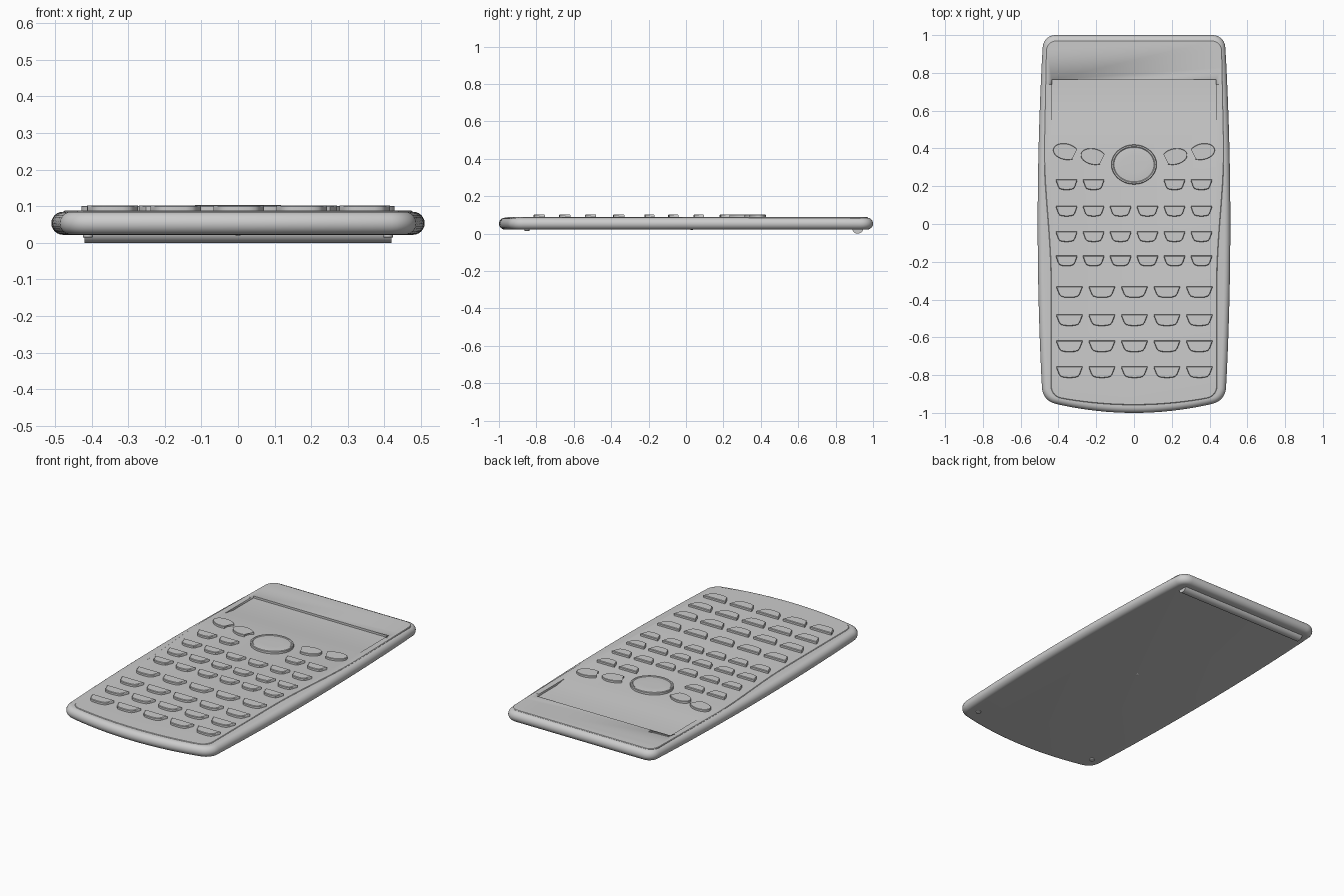
import bpy, bmesh, math
from mathutils import Vector

if "Cube" in bpy.data.objects:
    bpy.data.objects.remove(bpy.data.objects["Cube"])


def finish(name, bm, angle=35):
    bmesh.ops.recalc_face_normals(bm, faces=bm.faces)
    me = bpy.data.meshes.new(name)
    bm.to_mesh(me)
    bm.free()
    ob = bpy.data.objects.new(name, me)
    bpy.context.collection.objects.link(ob)
    bpy.ops.object.select_all(action='DESELECT')
    ob.select_set(True)
    bpy.context.view_layer.objects.active = ob
    bpy.ops.object.shade_smooth_by_angle(angle=math.radians(angle))
    return ob


def fillet(p, corner, q, r, n=7):
    """Rounded corner between directions towards p and q."""
    c = Vector(corner)
    a = c + (Vector(p) - c).normalized() * r
    b = c + (Vector(q) - c).normalized() * r
    pts = []
    for i in range(n + 1):
        t = i / n
        w = 0.78 * 2 * t * (1 - t)
        u, v = (1 - t) ** 2, t ** 2
        pts.append((a * u + c * w + b * v) / (u + v + w))
    return pts


def inset(pts, d):
    """Move a closed counter-clockwise outline inwards."""
    out = []
    for i, p in enumerate(pts):
        t = (pts[(i + 1) % len(pts)] - pts[i - 1]).normalized()
        out.append(p + Vector((-t.y, t.x)) * d)
    return out


def loft(bm, pts, levels):
    """Stack inset copies of an outline: levels are (inset, z)."""
    rings = [[bm.verts.new((p.x, p.y, z)) for p in inset(pts, d)] for d, z in levels]
    n = len(pts)
    for lo, hi in zip(rings, rings[1:]):
        for i in range(n):
            bm.faces.new((lo[i], lo[(i + 1) % n], hi[(i + 1) % n], hi[i]))
    bm.faces.new(rings[0][::-1])
    bm.faces.new(rings[-1])


def shell(width, bottom, sag, top, r):
    """Symmetric case outline: bowed bottom, curved sides, straight top."""
    yc = bottom + sag
    wb, wt = width(yc), width(top)
    half = [Vector((wb * k / 10, bottom + sag * (k / 10) ** 2)) for k in range(9)]
    half += fillet(half[-1], (wb, yc), (width(yc + 0.2), yc + 0.2), r)
    ys = [yc + r + (top - yc - 2 * r) * k / 20 for k in range(1, 20)]
    half += [Vector((width(y), y)) for y in ys]
    half += fillet((width(top - 0.2), top - 0.2), (wt, top), (0, top), r)
    return half + [Vector((-p.x, p.y)) for p in reversed(half) if p.x > 1e-6]


def cut(ob, profile, w):
    """Cut a (y, z) profile extruded to half width w out of an object."""
    bm = bmesh.new()
    f = bm.faces.new([bm.verts.new((-w, y, z)) for y, z in profile])
    ext = bmesh.ops.extrude_face_region(bm, geom=[f])
    bmesh.ops.translate(bm, vec=(2 * w, 0, 0),
                        verts=[v for v in ext['geom'] if isinstance(v, bmesh.types.BMVert)])
    cutter = finish("cutter", bm)
    mod = ob.modifiers.new("pocket", 'BOOLEAN')
    mod.operation, mod.solver, mod.object = 'DIFFERENCE', 'EXACT', cutter
    bpy.context.view_layer.objects.active = ob
    bpy.ops.object.modifier_apply(modifier=mod.name)
    bpy.data.objects.remove(cutter)


# Case with rounded edges
bm = bmesh.new()
z0, z1, rad = 0.022, 0.085, 0.0315
levels = []
for k in range(13):
    a = -math.pi / 2 + math.pi * k / 12
    levels.append((rad * (1 - math.cos(a)), (z0 + z1) / 2 + rad * math.sin(a)))
loft(bm, shell(lambda y: 0.51 - 0.03 * y * y, -1, 0.065, 1, 0.065), levels)
case = finish("case", bm)
cut(case, [(0.48, 0.2), (0.48, 0.068), (0.78, 0.068), (0.78, 0.2)], 0.45)


# Face plate, wide around the display and narrow around the keys
def plate_width(y):
    if y > 0.4:
        return 0.477 - 0.02 * (y - 0.4)
    t = min(1, (0.4 - y) / 0.7)
    return 0.477 - 0.037 * t * t * (3 - 2 * t)


bm = bmesh.new()
loft(bm, shell(plate_width, -0.958, 0.045, 0.972, 0.055),
     [(0.002, 0.06), (0, 0.062), (0, 0.0855), (0.003, 0.088)])
plate = finish("face_plate", bm)
cut(plate, [(0.765, 0.2), (0.765, 0.076), (0.575, 0.076), (0.5, 0.088), (0.4625, 0.094), (0.4625, 0.2)], 0.435)


# Keys: wide straight top edge, tapered sides, bowed lower edge
def key(bm, cx, top, w, h):
    shape = [(0.5, 0), (-0.5, 0), (-0.5, -0.1), (-0.40, -0.68), (-0.33, -0.88), (-0.2, -0.97),
             (0, -1), (0.2, -0.97), (0.33, -0.88), (0.40, -0.68), (0.5, -0.1)]
    pts = [Vector((cx + x * w, top + y * h)) for x, y in shape]
    loft(bm, pts, [(0, 0.075), (0, 0.099), (0.003, 0.102)])


small_x = [-0.357, -0.214, -0.071, 0.071, 0.214, 0.357]
bm = bmesh.new()
for top, cols in ((0.235, small_x[:2] + small_x[4:]), (0.095, small_x),
                  (-0.04, small_x), (-0.168, small_x)):
    for x in cols:
        key(bm, x, top, 0.112, 0.055)
finish("function_keys", bm)

bm = bmesh.new()
for top in (-0.33, -0.48, -0.618, -0.755):
    for k in range(5):
        key(bm, -0.342 + 0.172 * k, top, 0.138, 0.06)
finish("number_keys", bm)

# Egg-shaped buttons with a scooped inner side, mirrored
bm = bmesh.new()
for side in (1, -1):
    for cx, cy in ((0.362, 0.383), (0.216, 0.357)):
        pts = []
        for k in range(40):
            a = 2 * math.pi * k / 40
            p = Vector((0.066 * math.cos(a), 0.043 * math.sin(a)))
            p.y += 0.12 * p.x
            bite = Vector((-0.075, -0.027))
            if (p - bite).length < 0.042:
                p = bite + Vector((max(0.005, p.x - bite.x), p.y - bite.y)).normalized() * 0.042
            pts.append(Vector((side * (cx + p.x), cy + p.y)))
        if side < 0:
            pts.reverse()
        loft(bm, pts, [(0, 0.075), (0, 0.099), (0.002, 0.101)])
finish("mode_buttons", bm)

# Direction pad with a raised rim
bm = bmesh.new()
ring = [Vector((0.12 * math.cos(math.tau * k / 64), 0.315 + 0.105 * math.sin(math.tau * k / 64)))
        for k in range(64)]
loft(bm, ring, [(0, 0.075), (0, 0.1), (0.003, 0.103), (0.010, 0.103), (0.014, 0.1), (0.03, 0.1015), (0.06, 0.102)])
finish("direction_pad", bm)

# Rear support bar under the display end
bm = bmesh.new()
bmesh.ops.create_cone(bm, cap_ends=True, segments=32, radius1=0.03, radius2=0.03, depth=0.84)
for v in bm.verts:
    x, y, z = v.co
    v.co = (z, 0.918 + y, 0.03 + x)
finish("support_bar", bm)

# Front feet and the central screw underneath
bm = bmesh.new()
for x, y, r, low in ((-0.41, -0.85, 0.014, 0.014), (0.41, -0.85, 0.014, 0.014), (0, 0.03, 0.009, 0.02)):
    pts = [Vector((x + r * math.cos(math.tau * k / 20), y + r * math.sin(math.tau * k / 20)))
           for k in range(20)]
    loft(bm, pts, [(0.003, low), (0, low + 0.002), (0, 0.03)])
finish("feet_and_screw", bm)
